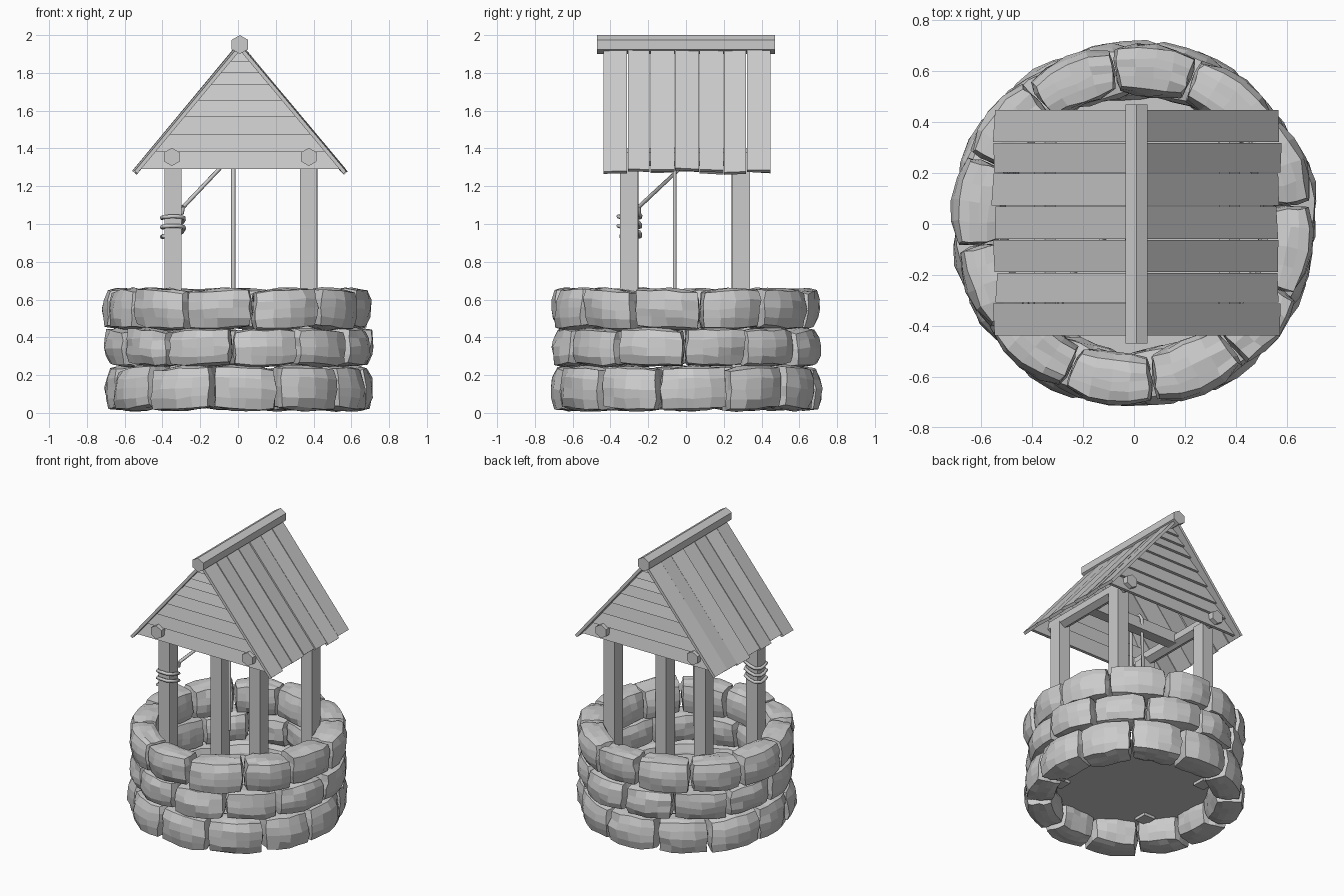
import bpy, bmesh, math, random
from mathutils import Vector, Matrix

if "Cube" in bpy.data.objects:
    bpy.data.objects.remove(bpy.data.objects["Cube"])

random.seed(7)
rnd = lambda a: random.uniform(-a, a)


def to_object(name, bm):
    bmesh.ops.recalc_face_normals(bm, faces=bm.faces[:])
    me = bpy.data.meshes.new(name)
    bm.to_mesh(me)
    bm.free()
    ob = bpy.data.objects.new(name, me)
    bpy.context.collection.objects.link(ob)
    return ob


def hull_prism(bm, a, b):
    """Solid between two matching outlines a and b."""
    va, vb = [bm.verts.new(p) for p in a], [bm.verts.new(p) for p in b]
    bm.faces.new(va)
    bm.faces.new(vb[::-1])
    n = len(va)
    for i in range(n):
        bm.faces.new((va[i], vb[i], vb[(i + 1) % n], va[(i + 1) % n]))


def stone(bm, ang, half_ang, z0, z1):
    """Rounded, chipped block bent around the ring."""
    s = bmesh.new()
    bmesh.ops.create_cube(s, size=2)
    bmesh.ops.subdivide_edges(s, edges=s.edges[:], cuts=3, use_grid_fill=True)
    r_out, r_in = 0.72 + rnd(0.012), 0.50 + rnd(0.012)
    zc, zh = (z0 + z1) / 2, (z1 - z0) / 2
    tilt, lean = rnd(0.012), rnd(0.012)
    mapping = {}
    for v in s.verts:
        x, y, z = v.co
        ball = lambda p, q, r: p * math.sqrt(1 - q*q/2 - r*r/2 + q*q*r*r/3)
        u = x + (ball(x, y, z) - x) * 0.25
        d = y + (ball(y, x, z) - y) * 0.8
        w = z + (ball(z, x, y) - z) * 0.4
        r = (r_out + r_in) / 2 + d * (r_out - r_in) / 2 + rnd(0.007) + w * lean
        t = ang + u * half_ang + rnd(0.01)
        h = zc + w * zh + u * tilt + rnd(0.006)
        mapping[v] = bm.verts.new((r * math.cos(t), r * math.sin(t), max(h, 0.0)))
    for f in s.faces:
        bm.faces.new([mapping[v] for v in f.verts])
    s.free()


# Three courses of stones
for row, (z0, z1, start, n) in enumerate([(0.01, 0.25, -86, 12),
                                          (0.245, 0.45, -107, 12),
                                          (0.44, 0.66, -98, 12)]):
    bm = bmesh.new()
    cuts = [math.radians(start - 180 / n) + (i * math.tau / n) + rnd(0.025) for i in range(n)]
    cuts.append(cuts[0] + math.tau)
    for a, b in zip(cuts, cuts[1:]):
        stone(bm, (a + b) / 2, (b - a) / 2 * 0.99, z0, z1)
    to_object("stone_course_%d" % (row + 1), bm)

# Well floor
bm = bmesh.new()
bmesh.ops.create_circle(bm, cap_ends=True, segments=32, radius=0.56,
                        matrix=Matrix.Translation((0, 0, 0.17)))
to_object("well_floor", bm)

# Four posts, slightly twisted
POST_X = (-0.345, 0.375)
for x in POST_X:
    for y in (-0.30, 0.29):
        bm = bmesh.new()
        bmesh.ops.create_cube(bm, size=1, matrix=Matrix.Translation((x, y, 0.745))
                              @ Matrix.Rotation(rnd(0.08), 4, 'Z')
                              @ Matrix.Diagonal((0.088, 0.095, 1.19, 1)))
        to_object("post", bm)


def hex_beam(name, x, z, r, y0, y1):
    bm = bmesh.new()
    ring = lambda y: [(x + r * math.sin(i * math.pi / 3), y, z + r * math.cos(i * math.pi / 3))
                      for i in range(6)]
    hull_prism(bm, ring(y0), ring(y1))
    to_object(name, bm)


# Hexagonal ridge and eave beams
hex_beam("ridge_beam", 0.01, 1.95, 0.05, -0.47, 0.47)
for x in (-0.35, 0.375):
    hex_beam("eave_beam", x, 1.355, 0.048, -0.43, 0.43)

# Cross beam holding the rope
bm = bmesh.new()
bmesh.ops.create_cube(bm, size=1, matrix=Matrix.Translation((0.01, 0, 1.36))
                      @ Matrix.Diagonal((0.73, 0.08, 0.08, 1)))
to_object("cross_beam", bm)

# Roof planks, seven on each slope
ys = [-0.44, -0.31, -0.19, -0.06, 0.07, 0.20, 0.32, 0.45]
for side in (-1, 1):
    bm = bmesh.new()
    for y0, y1 in zip(ys, ys[1:]):
        top = Vector((0.01 + side * 0.015, 0, 1.94 + rnd(0.004)))
        low = Vector((0.01 + side * 0.56, 0, 1.285))
        low += (low - top).normalized() * rnd(0.014)
        nrm = Vector((side * 0.77, 0, 0.64)) * 0.02
        tw = rnd(0.006)

        def outline(y, lift):
            return [Vector((p.x, y, p.z)) + nrm * k + nrm.normalized() * lift
                    for p, k in ((top, 0), (low, 0), (low, -1), (top, -1))]
        hull_prism(bm, outline(y0 + 0.002, tw), outline(y1 - 0.002, -tw))
    to_object("roof_planks", bm)

# Clapboard gables, front and back
zs = [1.29, 1.385, 1.475, 1.57, 1.655, 1.735, 1.80, 1.86, 1.915]
for side in (-1, 1):
    bm = bmesh.new()
    for z0, z1 in zip(zs, zs[1:]):
        w0, w1 = [(1.935 - z) * 0.835 for z in (z0, z1)]
        out0, out1 = 0.405 + rnd(0.003), 0.385

        def sheet(back):
            return [(0.01 - w0, side * (out0 - back), z0), (0.01 + w0, side * (out0 - back), z0),
                    (0.01 + w1, side * (out1 - back), z1), (0.01 - w1, side * (out1 - back), z1)]
        hull_prism(bm, sheet(0), sheet(0.022))
    to_object("gable_boards", bm)


# Rope: hangs down, passes over the beam, winds around the front left post
def rope(name, pts, r):
    cu = bpy.data.curves.new(name, 'CURVE')
    cu.dimensions = '3D'
    cu.bevel_depth = r
    cu.bevel_resolution = 1
    cu.use_fill_caps = True
    sp = cu.splines.new('POLY')
    sp.points.add(len(pts) - 1)
    for p, c in zip(sp.points, pts):
        p.co = (*c, 1)
    ob = bpy.data.objects.new(name, cu)
    bpy.context.collection.objects.link(ob)


rope("rope", [(-0.025, -0.06, 0.60), (-0.025, -0.06, 1.39), (-0.02, -0.04, 1.415),
              (-0.015, 0.04, 1.415), (-0.015, 0.06, 1.38), (-0.29, -0.25, 1.09)], 0.011)
coil = []
for i in range(26):
    t = math.radians(45) + i * math.tau / 10
    k = 0.058 / max(abs(math.cos(t)), abs(math.sin(t)), 0.82)
    coil.append((-0.345 + k * math.cos(t), -0.30 + k * math.sin(t),
                 1.06 - 0.005 * i + 0.015 * math.sin(t * 1.0 + 2.5)))
rope("rope_coil", [(-0.29, -0.25, 1.09)] + coil, 0.011)
